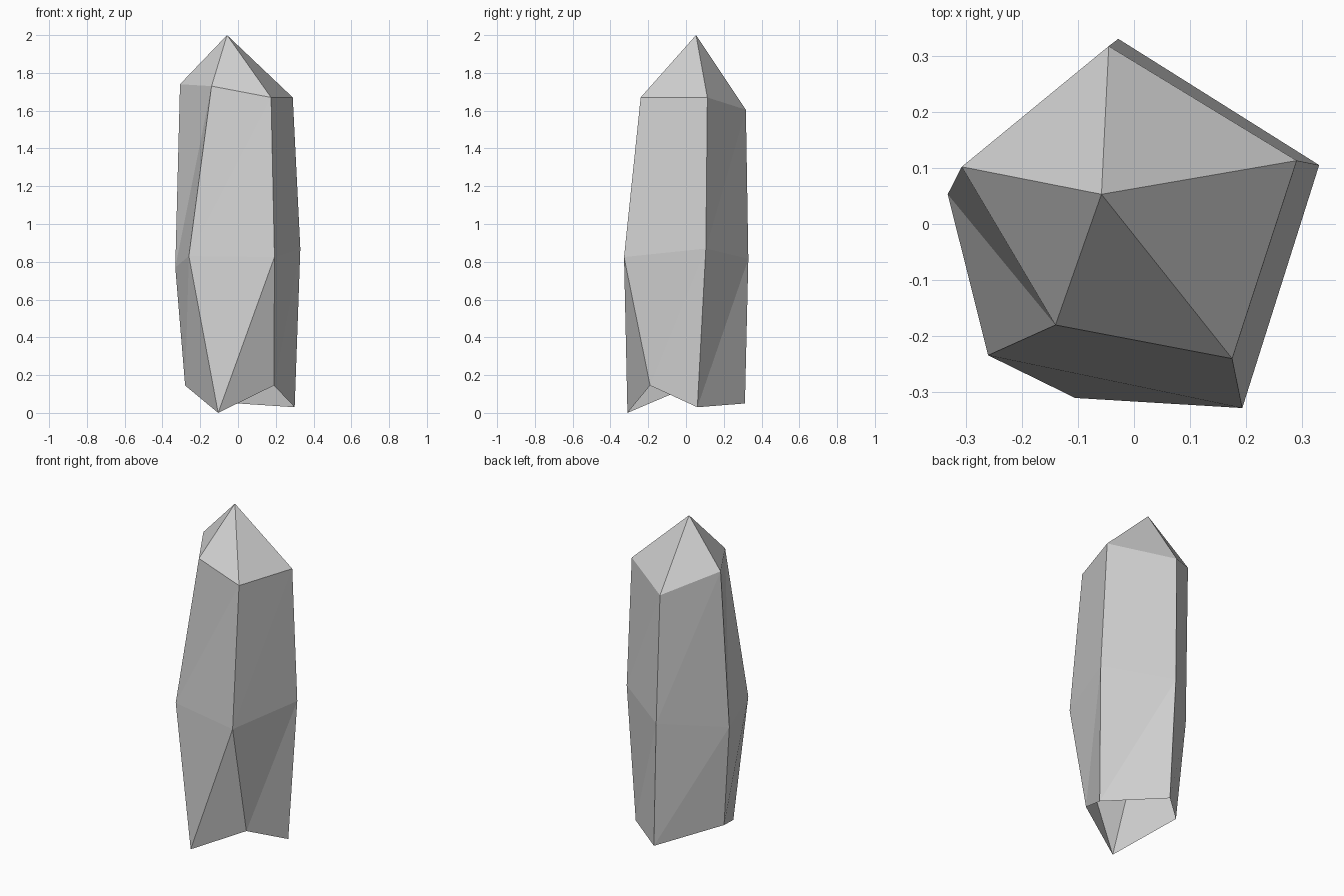
import bpy
import bmesh

cube = bpy.data.objects.get("Cube")
if cube:
    bpy.data.objects.remove(cube, do_unlink=True)

# Stone colour
stone = bpy.data.materials.new("pale_grey_stone")
stone.use_nodes = True
grey = (0.63, 0.63, 0.63, 1.0)
stone.diffuse_color = grey
stone.node_tree.nodes["Principled BSDF"].inputs["Base Color"].default_value = grey

# Five-sided rings from the ragged foot to the shoulder, each running
# front right, front left, left, back, right
foot = [(-0.105, -0.31, 0.0), (0.19, -0.19, 0.145), (0.30, 0.06, 0.03),
        (0.0, 0.312, 0.05), (-0.28, 0.03, 0.145)]
waist = [(-0.26, -0.234, 0.83), (0.193, -0.328, 0.825), (0.33, 0.105, 0.87),
         (-0.028, 0.33, 0.815), (-0.332, 0.053, 0.77)]
shoulder = [(-0.14, -0.18, 1.73), (0.175, -0.24, 1.67), (0.29, 0.113, 1.67),
            (-0.045, 0.317, 1.605), (-0.307, 0.102, 1.74)]
tip = (-0.058, 0.053, 2.0)

bm = bmesh.new()
rings = [[bm.verts.new(p) for p in ring] for ring in (foot, waist, shoulder)]
apex = bm.verts.new(tip)


def bridge(low, high):
    """Join two rings with split facets."""
    for i in range(len(low)):
        j = (i + 1) % len(low)
        bm.faces.new((low[i], low[j], high[j]))
        bm.faces.new((low[i], high[j], high[i]))


# Shaft facets, left open underneath
for low, high in zip(rings, rings[1:]):
    bridge(low, high)

# Pointed tip
top = rings[-1]
for i in range(len(top)):
    bm.faces.new((top[i], top[(i + 1) % len(top)], apex))

mesh = bpy.data.meshes.new("crystal_shard")
bm.to_mesh(mesh)
bm.free()
mesh.materials.append(stone)
crystal = bpy.data.objects.new("crystal_shard", mesh)
bpy.context.collection.objects.link(crystal)
